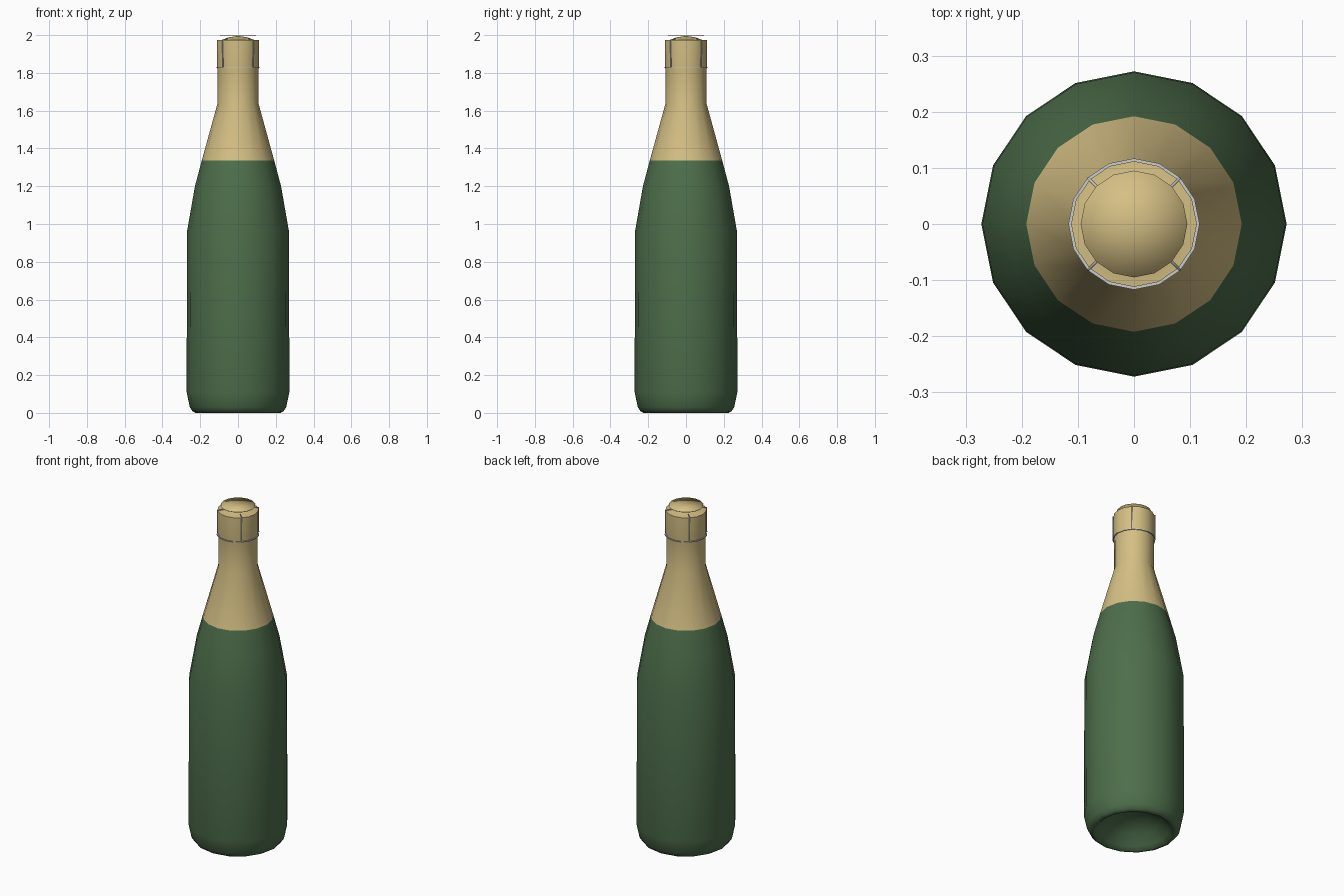
import bpy, bmesh, math

if "Cube" in bpy.data.objects:
    bpy.data.objects.remove(bpy.data.objects["Cube"])

SIDES = 16


def material(name, rgb):
    m = bpy.data.materials.new(name)
    m.diffuse_color = (*rgb, 1)
    m.use_nodes = True
    m.node_tree.nodes["Principled BSDF"].inputs["Base Color"].default_value = m.diffuse_color
    return m


def lathe(name, profile, mat=None, angle=50, closed=False):
    """Spin an (r, z) profile about z; points with r = 0 become single poles."""
    bm = bmesh.new()
    rings = []
    for r, z in profile:
        n = SIDES if r > 0 else 1
        rings.append([bm.verts.new((r * math.cos(2 * math.pi * j / SIDES),
                                    r * math.sin(2 * math.pi * j / SIDES), z)) for j in range(n)])
    pairs = list(zip(rings, rings[1:]))
    if closed:
        pairs.append((rings[-1], rings[0]))
    for a, b in pairs:
        for j in range(SIDES):
            k = (j + 1) % SIDES
            loop = [a[j % len(a)], a[k % len(a)], b[k % len(b)], b[j % len(b)]]
            bm.faces.new(list(dict.fromkeys(loop)))
    return finish(name, bm, mat, angle)


def finish(name, bm, mat, angle):
    for f in bm.faces:
        f.smooth = True
    me = bpy.data.meshes.new(name)
    bm.to_mesh(me)
    bm.free()
    me.set_sharp_from_angle(angle=math.radians(angle))
    if mat:
        me.materials.append(mat)
    ob = bpy.data.objects.new(name, me)
    bpy.context.collection.objects.link(ob)
    return ob


green = material("green_glass", (0.075, 0.155, 0.07))
gold = material("gold_foil", (0.66, 0.52, 0.23))

# Glass body with the hollow punt underneath
lathe("bottle_body", [(0, 0.12), (0.08, 0.105), (0.15, 0.07), (0.195, 0.02), (0.215, 0.002),
                      (0.225, 0.0), (0.24, 0.008), (0.255, 0.03), (0.272, 0.11),
                      (0.27, 0.96), (0.228, 1.2), (0.192, 1.335)], green, 60)

# Foil over the shoulder, neck and cork
lathe("neck_foil", [(0.192, 1.335), (0.108, 1.64), (0.108, 1.81), (0.112, 1.84),
                    (0.112, 1.973), (0.085, 1.975), (0.05, 1.988), (0, 1.996)], gold, 50)

# Thin metal cap, shaded all round so that it reads as domed
lathe("cork_cap", [(0, 1.998), (0.095, 1.998), (0.095, 2.0), (0, 2.0)], gold, 180)

# Wire ring around the neck
R, T = 0.1145, 0.0025
lathe("wire_ring", [(R - T, 1.83 - T), (R + T, 1.83 - T), (R + T, 1.83 + T), (R - T, 1.83 + T)],
      None, 30, closed=True)

# Four wires running up the neck and in under the cap
for i in range(4):
    a = math.radians(45 + 90 * i)
    cv = bpy.data.curves.new("cage_wire_%d" % (i + 1), 'CURVE')
    cv.dimensions = '3D'
    cv.bevel_depth = 0.003
    cv.bevel_resolution = 0
    cv.use_fill_caps = True
    path = [(R, 1.83), (R, 1.975), (0.08, 1.98)]
    sp = cv.splines.new('POLY')
    sp.points.add(len(path) - 1)
    for p, (r, z) in zip(sp.points, path):
        p.co = (r * math.cos(a), r * math.sin(a), z, 1)
    bpy.context.collection.objects.link(bpy.data.objects.new(cv.name, cv))
